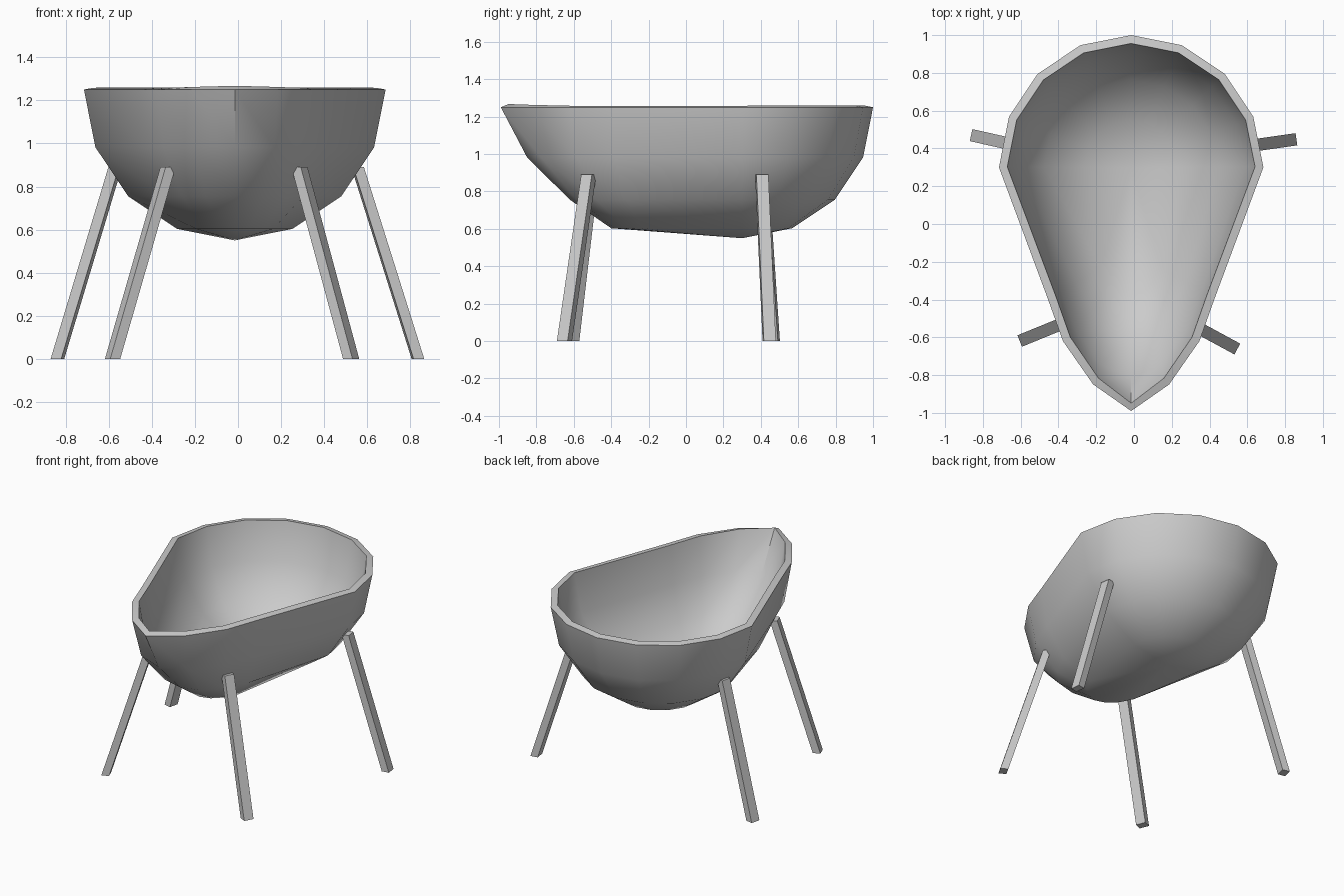
import bpy, bmesh
from math import sin, cos, pi
from mathutils import Vector

if "Cube" in bpy.data.objects:
    bpy.data.objects.remove(bpy.data.objects["Cube"])

R, CX, CY, TOP = 0.7, -0.015, 0.3, 1.25
# front half of the hemisphere is pulled to a point: old depth -> new depth, width factor
PULL = [(0, 0, 1), (0.1, 0.53, 0.72), (0.268, 0.70, 0.68),
        (0.495, 0.92, 0.73), (0.647, 1.15, 0.75), (0.7, 1.29, 0.75)]


def pull(d):
    for a, b in zip(PULL, PULL[1:]):
        if d <= b[0] + 1e-4:
            t = (d - a[0]) / (b[0] - a[0])
            return a[1] + t * (b[1] - a[1]), a[2] + t * (b[2] - a[2])
    return PULL[-1][1:]


def make(name, bm):
    bmesh.ops.recalc_face_normals(bm, faces=bm.faces)
    me = bpy.data.meshes.new(name)
    bm.to_mesh(me)
    bm.free()
    ob = bpy.data.objects.new(name, me)
    bpy.context.collection.objects.link(ob)
    return ob


# Bowl: teardrop-shaped half sphere, 16 segments and 4 rings
bm = bmesh.new()
rings = []
for i in range(4):
    lat = i * pi / 8
    ring = []
    for j in range(16):
        a = j * pi / 8
        x, y = R * cos(lat) * cos(a), R * cos(lat) * sin(a)
        if y < -1e-4:
            depth, width = pull(-y)
            x, y = x * width, -depth
        ring.append(bm.verts.new((CX + x, CY + y, TOP - R * sin(lat))))
    rings.append(ring)
pole = bm.verts.new((CX, CY, TOP - R))
for j in range(16):
    k = (j + 1) % 16
    for lo, hi in zip(rings, rings[1:]):
        bm.faces.new((lo[j], hi[j], hi[k], lo[k]))
    bm.faces.new((rings[3][j], pole, rings[3][k]))
for f in bm.faces:
    f.normal_update()
bowl = make("bowl", bm)
if sum(p.normal.z * p.area for p in bowl.data.polygons) > 0:
    bowl.data.flip_normals()
sol = bowl.modifiers.new("wall", 'SOLIDIFY')
sol.thickness, sol.offset = 0.045, -1
bpy.context.view_layer.objects.active = bowl
bowl.select_set(True)
bpy.ops.object.modifier_apply(modifier="wall")
bpy.ops.object.shade_smooth_by_angle(angle=0.6)


# Splayed legs: slanted bars with level ends
def leg(name, top, foot, h=0.89):
    bm = bmesh.new()
    out = (Vector(foot) - Vector(top)).normalized()
    side = Vector((-out.y, out.x))
    ends = []
    for p, z in ((foot, 0), (top, h)):
        ends.append([bm.verts.new((*(Vector(p) + out * u * 0.025 + side * v * 0.0325), z))
                     for u, v in ((-1, -1), (1, -1), (1, 1), (-1, 1))])
    bm.faces.new(ends[0])
    bm.faces.new(ends[1])
    for j in range(4):
        k = (j + 1) % 4
        bm.faces.new((ends[0][j], ends[0][k], ends[1][k], ends[1][j]))
    return make(name, bm)


leg("back_right_leg", (0.555, 0.405), (0.835, 0.445))
leg("back_left_leg", (-0.57, 0.405), (-0.838, 0.465))
leg("front_right_leg", (0.285, -0.52), (0.525, -0.65))
leg("front_left_leg", (-0.325, -0.505), (-0.582, -0.61))
